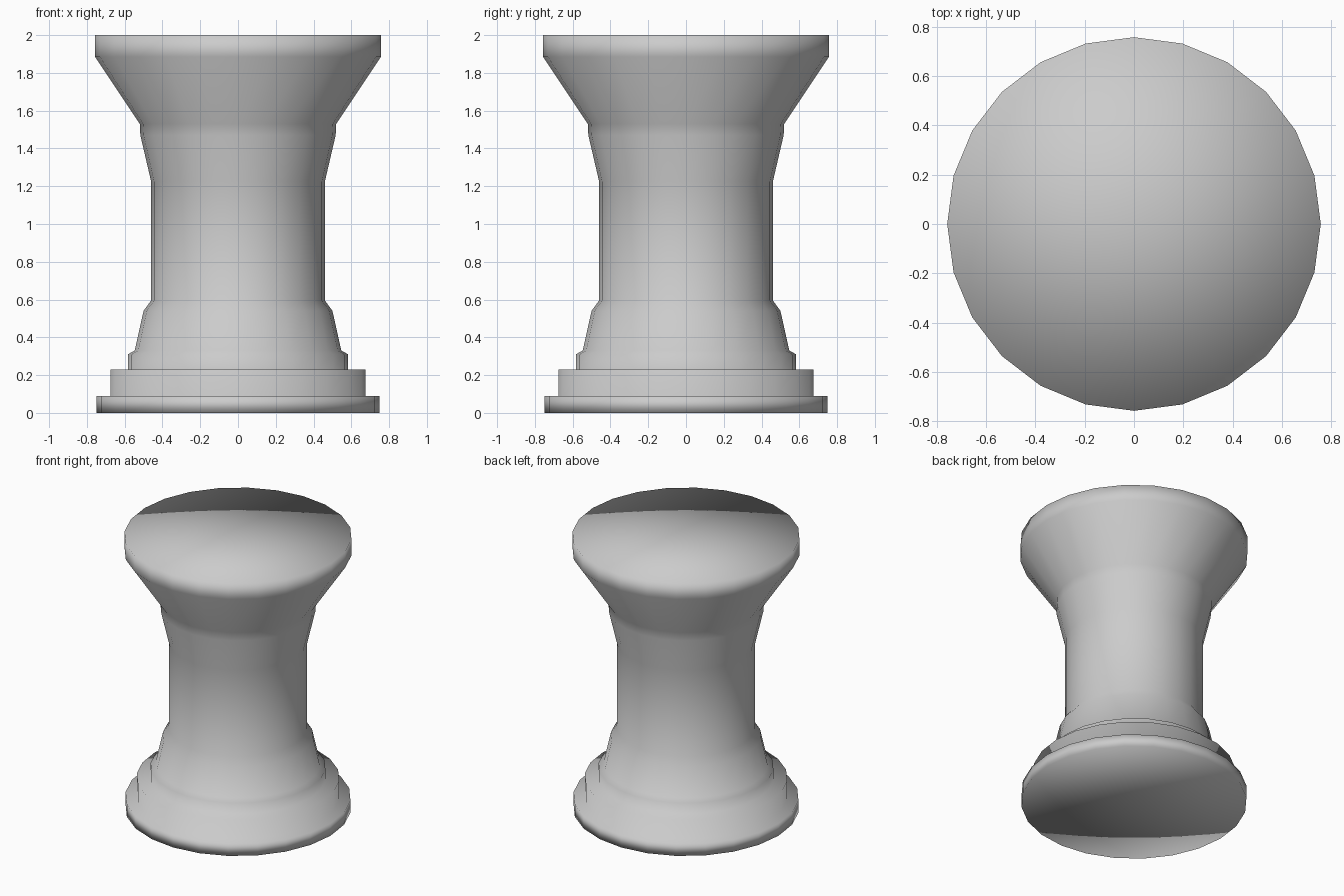
import bpy
import bmesh
from math import cos, sin, tau

cube = bpy.data.objects.get("Cube")
if cube:
    bpy.data.objects.remove(cube, do_unlink=True)

SIDES = 24

# One plain grey for the whole turned piece
grey = bpy.data.materials.new("plain_grey")
grey.use_nodes = True
colour = (0.6, 0.6, 0.6, 1.0)
grey.diffuse_color = colour
grey.node_tree.nodes["Principled BSDF"].inputs["Base Color"].default_value = colour


def lathe(name, profile):
    """Revolve (radius, height) points around z and close both ends with fans."""
    bm = bmesh.new()
    rings = [[bm.verts.new((r * cos(tau * i / SIDES), r * sin(tau * i / SIDES), z))
              for i in range(SIDES)] for r, z in profile]
    bottom = bm.verts.new((0, 0, profile[0][1]))
    top = bm.verts.new((0, 0, profile[-1][1]))
    for i in range(SIDES):
        j = (i + 1) % SIDES
        for low, high in zip(rings, rings[1:]):
            bm.faces.new((low[i], low[j], high[j], high[i]))
        bm.faces.new((bottom, rings[0][j], rings[0][i]))
        bm.faces.new((top, rings[-1][i], rings[-1][j]))
    for face in bm.faces:
        face.smooth = True
    mesh = bpy.data.meshes.new(name)
    bm.to_mesh(mesh)
    bm.free()
    mesh.materials.append(grey)
    obj = bpy.data.objects.new(name, mesh)
    bpy.context.collection.objects.link(obj)
    return obj


# Stepped plinth, sloping foot, straight shaft, flared head
plinth = [(0.75, 0), (0.75, 0.09), (0.675, 0.09), (0.675, 0.23), (0.583, 0.23)]
foot = [(0.583, 0.31), (0.547, 0.33), (0.5, 0.54)]
shaft = [(0.46, 0.595), (0.46, 1.225)]
head = [(0.517, 1.47), (0.52, 1.53), (0.757, 1.885), (0.757, 2)]
lathe("turned_pedestal", plinth + foot + shaft + head)
